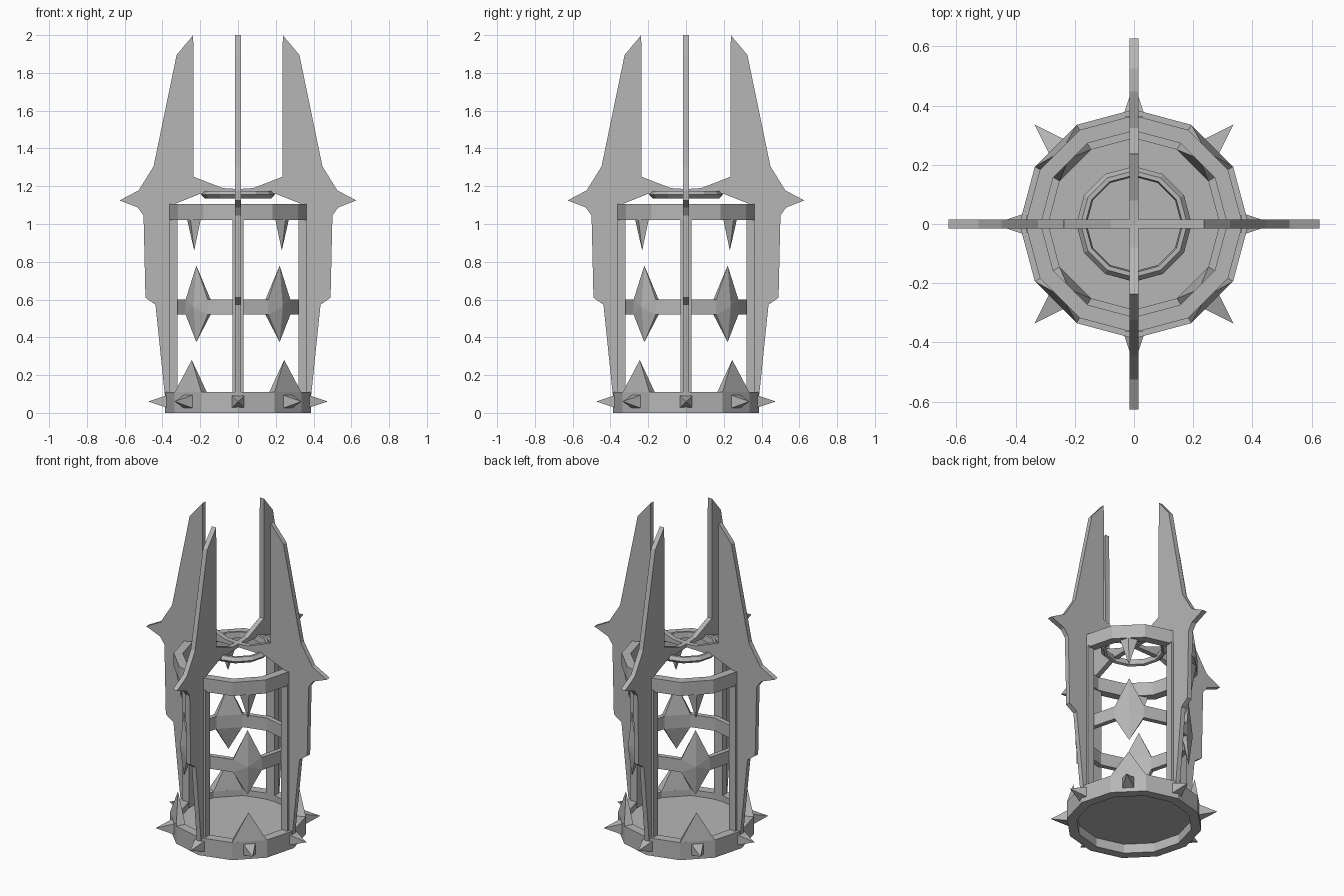
import bpy
import bmesh
from math import cos, sin, pi
from mathutils import Matrix, Vector

old = bpy.data.objects.get("Cube")
if old:
    bpy.data.objects.remove(old)

GREY = (0.47, 0.47, 0.47, 1)
iron = bpy.data.materials.new("grey_iron")
iron.use_nodes = True
iron.diffuse_color = GREY
iron.node_tree.nodes["Principled BSDF"].inputs["Base Color"].default_value = GREY


def finish(name, bm, angle=0):
    """Turn a bmesh into a named object, spun around the z axis."""
    bmesh.ops.recalc_face_normals(bm, faces=bm.faces)
    bm.transform(Matrix.Rotation(angle, 4, 'Z'))
    mesh = bpy.data.meshes.new(name)
    bm.to_mesh(mesh)
    bm.free()
    mesh.materials.append(iron)
    obj = bpy.data.objects.new(name, mesh)
    bpy.context.collection.objects.link(obj)
    return obj


def ring(name, profile, sides=12):
    """Sweep a closed (radius, z) profile around the z axis."""
    bm = bmesh.new()
    loops = [[bm.verts.new((r * cos(2 * pi * i / sides), r * sin(2 * pi * i / sides), z))
              for r, z in profile] for i in range(sides)]
    n = len(profile)
    for i in range(sides):
        a, b = loops[i], loops[(i + 1) % sides]
        for j in range(n):
            k = (j + 1) % n
            bm.faces.new((a[j], a[k], b[k], b[j]))
    return finish(name, bm)


def band(name, inner, outer, low, high):
    return ring(name, [(inner, low), (outer, low), (outer, high), (inner, high)])


def hull(name, points, angle):
    """Convex solid around a few points, drawn facing +x."""
    bm = bmesh.new()
    for p in points:
        bm.verts.new(Vector(p))
    bmesh.ops.convex_hull(bm, input=bm.verts)
    bmesh.ops.dissolve_limit(bm, angle_limit=0.01, verts=bm.verts, edges=bm.edges)
    return finish(name, bm, angle)


def cell(inner, outer, z):
    """Corners of one ring segment centred on +x."""
    return [(r * cos(pi / 12), s * r * sin(pi / 12), z)
            for r in (inner, outer) for s in (-1, 1)]


# Rings and floor
band("base_ring", 0.33, 0.387, 0, 0.11)
band("middle_ring", 0.29, 0.32, 0.52, 0.60)
band("upper_ring", 0.315, 0.367, 1.02, 1.105)
ring("crown_ring", [(0.16, 1.14), (0.175, 1.135), (0.195, 1.155),
                    (0.18, 1.175), (0.165, 1.175)])
bm = bmesh.new()
bmesh.ops.create_cone(bm, cap_ends=True, segments=12, radius1=0.335, radius2=0.335,
                      depth=0.015, matrix=Matrix.Translation((0, 0, 0.065)))
finish("floor", bm)

# Outward spikes around the base
for i in range(8):
    points = [(0.355, y, z) for y in (-0.04, 0.04) for z in (0.02, 0.1)]
    hull("base_side_spike", points + [(0.475, 0, 0.06)], i * pi / 4)

# Spikes on the diagonal ring segments
for i in range(4):
    turn = pi / 4 + i * pi / 2
    hull("base_top_spike", cell(0.33, 0.387, 0.109) + [(0.346, 0, 0.28)], turn)
    hull("middle_diamond", cell(0.29, 0.32, 0.52) + cell(0.29, 0.32, 0.60)
         + [(0.312, 0, 0.375), (0.312, 0, 0.78), (0.335, 0, 0.56)], turn)
    hull("hanging_spike", [(0.33, -0.05, 1.021), (0.33, 0.05, 1.021), (0.305, 0, 1.021),
                           (0.355, 0, 1.021), (0.328, 0, 0.86)], turn)

# Upright posts and tall blade fins, one per side
FIN = [(0.237, 2.0), (0.325, 1.895), (0.447, 1.305), (0.526, 1.178), (0.626, 1.125),
       (0.53, 1.087), (0.5, 1.045), (0.49, 0.61), (0.437, 0.573), (0.387, 0.09),
       (0.35, 0.09), (0.35, 1.1), (0.2, 1.16), (0, 1.165), (0, 1.185),
       (0.08, 1.19), (0.235, 1.25)]
for i in range(4):
    turn = i * pi / 2
    hull("post", [(x, y, z) for x in (0.32, 0.365) for y in (-0.029, 0.029)
                  for z in (0.07, 1.03)], turn)
    bm = bmesh.new()
    face = bm.faces.new([bm.verts.new((x, -0.015, z)) for x, z in FIN])
    grown = bmesh.ops.extrude_face_region(bm, geom=[face], use_keep_orig=True)
    moved = [v for v in grown["geom"] if isinstance(v, bmesh.types.BMVert)]
    bmesh.ops.translate(bm, verts=moved, vec=(0, 0.03, 0))
    finish("blade_fin", bm, turn)
